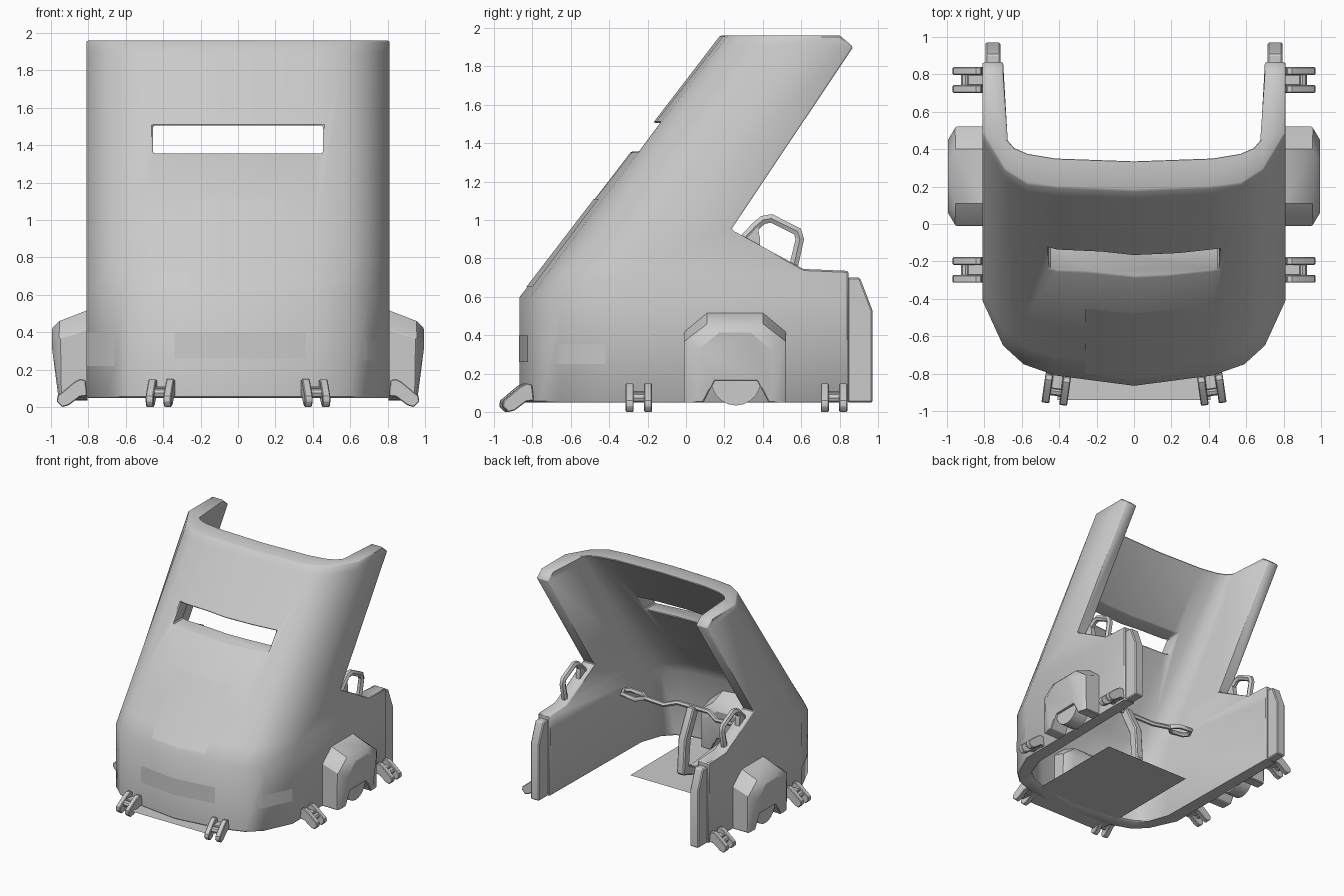
import bpy, bmesh
from math import radians
from mathutils import Matrix, Vector

if "Cube" in bpy.data.objects:
    bpy.data.objects.remove(bpy.data.objects["Cube"])


def finish(name, bm, mirror=False, bevel=0.0, angle=30, cutter=None):
    """Turn a bmesh into a named, shaded object with applied modifiers."""
    if bm.faces:
        bmesh.ops.recalc_face_normals(bm, faces=bm.faces)
    me = bpy.data.meshes.new(name)
    bm.to_mesh(me)
    bm.free()
    ob = bpy.data.objects.new(name, me)
    bpy.context.collection.objects.link(ob)
    bpy.ops.object.select_all(action='DESELECT')
    ob.select_set(True)
    bpy.context.view_layer.objects.active = ob
    if cutter:
        m = ob.modifiers.new("cut", 'BOOLEAN')
        m.operation, m.object, m.solver = 'DIFFERENCE', cutter, 'EXACT'
    if bevel:
        m = ob.modifiers.new("bevel", 'BEVEL')
        m.width, m.segments, m.limit_method, m.angle_limit = bevel, 1, 'ANGLE', radians(50)
    if mirror:
        m = ob.modifiers.new("mirror", 'MIRROR')
        m.use_clip = False
        m.use_mirror_merge = False
    for m in list(ob.modifiers):
        bpy.ops.object.modifier_apply(modifier=m.name)
    bpy.ops.object.shade_smooth_by_angle(angle=radians(angle))
    return ob


def loft(bm, layers, caps=True):
    """Skin closed loops of equal length, optionally capping the ends."""
    rings = [[bm.verts.new(p) for p in layer] for layer in layers]
    n = len(rings[0])
    for a, b in zip(rings, rings[1:]):
        for i in range(n):
            bm.faces.new((a[i], a[(i + 1) % n], b[(i + 1) % n], b[i]))
    if caps:
        bm.faces.new(rings[0])
        bm.faces.new(rings[-1])


def box(bm, lo, hi):
    (x0, y0, z0), (x1, y1, z1) = lo, hi
    q = ((x0, y0), (x1, y0), (x1, y1), (x0, y1))
    loft(bm, [[(x, y, z) for x, y in q] for z in (z0, z1)])


def tube(name, paths, r, mirror=True):
    """Bars along polylines; each path is (points, closed)."""
    cu = bpy.data.curves.new(name, 'CURVE')
    cu.dimensions, cu.bevel_depth, cu.bevel_resolution, cu.use_fill_caps = '3D', r, 1, True
    for pts, closed in paths:
        sp = cu.splines.new('POLY')
        sp.points.add(len(pts) - 1)
        sp.use_cyclic_u = closed
        for p, co in zip(sp.points, pts):
            p.co = (*co, 1)
    tmp = bpy.data.objects.new(name + "_path", cu)
    bpy.context.collection.objects.link(tmp)
    me = bpy.data.meshes.new_from_object(tmp.evaluated_get(bpy.context.evaluated_depsgraph_get()))
    bm = bmesh.new()
    bm.from_mesh(me)
    bpy.data.objects.remove(tmp)
    finish(name, bm, mirror, angle=50)


# Half plan sections of the shell (outer/inner, foot/top)
OUT0 = [(0, -.865), (.42, -.81), (.59, -.75), (.70, -.65), (.81, -.41)]
OUT1 = [(0, .178), (.41, .195), (.57, .215), (.69, .29), (.81, .49)]
IN0 = [(0, -.72), (.40, -.68), (.54, -.63), (.62, -.55), (.68, -.38)]
IN1 = [(0, .34), (.42, .355), (.57, .38), (.64, .41), (.675, .45)]


def section(a, b, z):
    t = max(0, (z - .6) / 1.36)
    return [Vector(p).lerp(Vector(q), t) for p, q in zip(a, b)]


def wall_y(x, z, a, b):
    s = section(a, b, z)
    for p, q in zip(s, s[1:]):
        if abs(x) <= q.x:
            break
    return p.y + (q.y - p.y) * (abs(x) - p.x) / (q.x - p.x)


# Shell: U-shaped wall, upright at the foot and leaning back above
bm = bmesh.new()
rows = []
for z, rear in ((.05, .845), (.6, .845), (.735, .845), (.745, .61), (.95, .235), (1.90, .87), (1.96, .80)):
    ring = []
    for a, b, xe in ((OUT0, OUT1, .81), (IN0, IN1, .70)):
        half = [(p.x, p.y) for p in section(a, b, z)] + [(xe, rear)]
        full = [(-x, y) for x, y in half[:0:-1]] + half
        ring.append([bm.verts.new((x, y, z)) for x, y in full])
    rows.append(ring)
n = len(rows[0][0])
for (o0, i0), (o1, i1) in zip(rows, rows[1:]):
    for k in range(n - 1):
        bm.faces.new((o0[k], o0[k + 1], o1[k + 1], o1[k]))
        bm.faces.new((i0[k], i0[k + 1], i1[k + 1], i1[k]))
    for k in (0, n - 1):
        bm.faces.new((o0[k], o1[k], i1[k], i0[k]))
for o, i in (rows[0], rows[-1]):
    for k in range(n - 1):
        bm.faces.new((o[k], o[k + 1], i[k + 1], i[k]))
slot = bmesh.new()
box(slot, (-.455, -.7, 1.357), (.455, .4, 1.505))
cutter = finish("slot_cutter", slot)
finish("shield_shell", bm, bevel=.008, angle=43, cutter=cutter)
bpy.data.objects.remove(cutter)


# Thin panels that follow the shell
def panel(name, x0, x1, z0, z1, off=-.005, a=OUT0, b=OUT1):
    bm = bmesh.new()
    xs = sorted({x0, x1} | {s * p[0] for p in a for s in (-1, 1) if x0 < s * p[0] < x1})
    cols = [[bm.verts.new((x, wall_y(x, z, a, b) + off, z)) for z in (z0, z1)] for x in xs]
    for c, d in zip(cols, cols[1:]):
        bm.faces.new((c[0], d[0], d[1], c[1]))
    finish(name, bm)


panel("front_panel", -.26, .25, .65, 1.11)
panel("lower_front_panel", -.34, .36, .26, .40)
panel("right_corner_panel", .67, .808, .25, .355)
panel("left_corner_panel", -.808, -.66, .22, .40)
panel("inner_panel", -.25, .38, .76, .96, .005, IN0, IN1)
bm = bmesh.new()
bm.faces.new([bm.verts.new((-.815, y, z)) for y, z in ((.22, .66), (.32, .64), (.34, .73), (.24, .75))])
finish("left_side_label", bm)

# Floor plate
bm = bmesh.new()
bm.faces.new([bm.verts.new((x, y, .05)) for x, y in ((-.41, -.94), (.41, -.94), (.41, .17), (-.41, .17))])
finish("floor_plate", bm)


# Wheel housings: faceted domes with a notch at the foot
def pod():
    bm = bmesh.new()
    layers = []
    for ins, sh, top, xt, xb in ((0, .42, .52, .80, .80), (0, .37, .46, .955, .95), (.07, .32, .42, .995, .96)):
        y0, y1 = -.01 + ins, .52 - ins
        layers.append([(xb, y0, .05), (xt, y0, sh), (xt, y0 + .12, top), (xt, y1 - .12, top), (xt, y1, sh),
                       (xb, y1, .05), (xb, .43, .05), (xb, .37, .165), (xb, .15, .165), (xb, .09, .05)])
    loft(bm, layers)
    return bm


finish("wheel_housing", pod(), True, .006)
bm = pod()
bmesh.ops.transform(bm, verts=bm.verts, matrix=Matrix.Translation((.255, -1.53, 0)) @ Matrix.Rotation(radians(90), 4, 'Z'))
finish("inner_drive_housing", bm, bevel=.006)

# Main wheels inside the housings
bm = bmesh.new()
bmesh.ops.create_cone(bm, cap_ends=True, segments=20, radius1=.13, radius2=.13, depth=.13,
                      matrix=Matrix.Translation((.87, .26, .165)) @ Matrix.Rotation(radians(90), 4, 'Y'))
finish("main_wheel", bm, True)

# Casters: paired oblong feet joined by a hub
FOOT = [(-.01, .06), (.03, .055), (.09, .01), (.125, 0), (.155, .03), (.15, .06), (.06, .135), (.03, .15), (0, .145)]
for name, loc, ang in (("side_caster_front", (.815, -.245, 0), 0), ("side_caster_rear", (.815, .77, 0), 0),
                       ("front_caster", (.405, -.81, 0), -82)):
    bm = bmesh.new()
    for y in (-.048, .048):
        loft(bm, [[(x, y + d, z) for x, z in FOOT] for d in (-.021, .021)])
    bmesh.ops.create_cone(bm, cap_ends=True, segments=8, radius1=.025, radius2=.025, depth=.08,
                          matrix=Matrix.Translation((.085, 0, .075)) @ Matrix.Rotation(radians(90), 4, 'X'))
    box(bm, (-.02, -.03, .065), (.075, .03, .11))
    bmesh.ops.transform(bm, verts=bm.verts, matrix=Matrix.Translation(loc) @ Matrix.Rotation(radians(ang), 4, 'Z'))
    finish(name, bm, True, .005)

# Rear end caps on the side walls
bm = bmesh.new()
prof = [(.84, .05), (.84, .70), (.905, .70), (.97, .53), (.97, .05)]
loft(bm, [[(x, y, z) for y, z in prof] for x in (.715, .795)])
finish("rear_end_cap", bm, True, .008)

# Grab handles on the sloping shoulder of each side wall
grip = [(.29, .89), (.36, .965), (.40, 1.0), (.445, 1.008), (.58, .94), (.592, .90), (.56, .76)]
tube("grab_handle", [([(.755, y, z) for y, z in grip], False)], .026)
bm = bmesh.new()
loft(bm, [[(x, y, z) for y, z in ((.29, .905), (.37, .985), (.385, .90), (.385, .855))] for x in (.735, .775)])
finish("handle_foot", bm, True)

# Steering column and handlebar with open loop grips
bm = bmesh.new()
col = [((-.56, .10), (-.56, .19)), ((-.10, .07), (-.10, .14)), ((.08, .13), (.0, .19)),
       ((.06, .42), (-.02, .40)), ((-.06, .66), (-.13, .63))]
loft(bm, [[(-.035, *p), (.035, *p), (.035, *q), (-.035, *q)] for p, q in col])
finish("steering_column", bm, bevel=.01)
tube("handlebar", [
    ([(0, -.10, .64), (.15, -.10, .64), (.25, -.06, .61), (.42, -.04, .63)], False),
    ([(.41, -.04, .63), (.47, -.09, .63), (.59, -.08, .64), (.62, -.04, .64), (.59, .02, .64), (.47, .02, .63)], True),
], .02)
